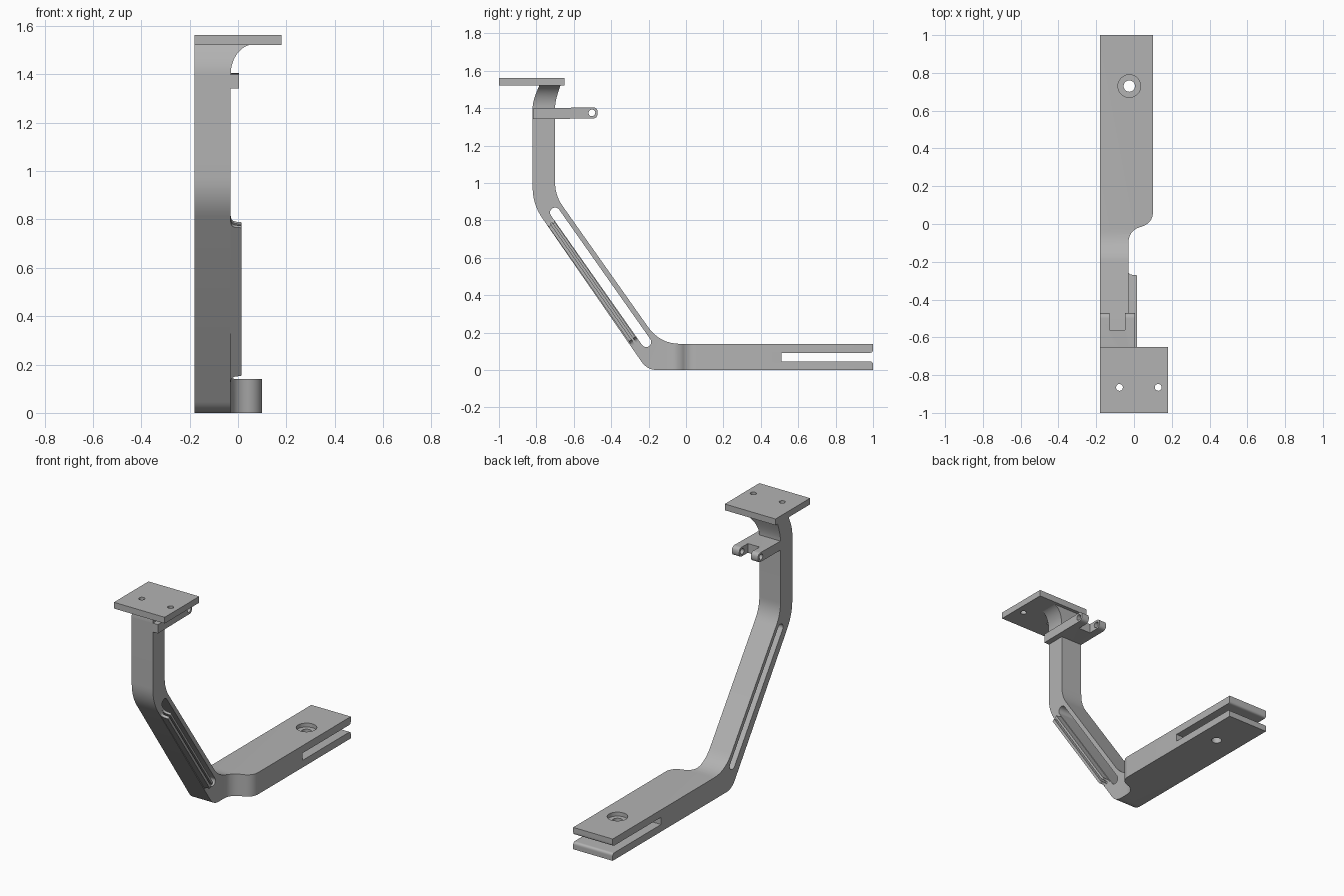
import bpy, bmesh, math
from mathutils import Vector

if "Cube" in bpy.data.objects:
    bpy.data.objects.remove(bpy.data.objects["Cube"])

GREY = (0.45, 0.45, 0.45, 1)
mat = bpy.data.materials.new("matte_grey")
mat.use_nodes = True
mat.diffuse_color = GREY
mat.node_tree.nodes["Principled BSDF"].inputs["Base Color"].default_value = GREY

LEFT, INNER, BASE = -0.18, -0.03, 0.10     # x limits of the arm and the base


def rounded(corners, steps=8):
    """Outline from (a, b, trim) corners, each eased over its trim length."""
    out = []
    for i, (a, b, trim) in enumerate(corners):
        c = Vector((a, b))
        if not trim:
            out.append(c)
            continue
        p = Vector(corners[i - 1][:2])
        n = Vector(corners[(i + 1) % len(corners)][:2])
        p = c + (p - c).normalized() * trim
        n = c + (n - c).normalized() * trim
        for k in range(steps + 1):
            t = k / steps
            out.append(p * (1 - t) ** 2 + c * 2 * t * (1 - t) + n * t * t)
    return out


def loft(name, rings):
    """Closed solid through matching rings of points."""
    bm = bmesh.new()
    loops = [[bm.verts.new(p) for p in ring] for ring in rings]
    n = len(loops[0])
    for lo, hi in zip(loops, loops[1:]):
        for i in range(n):
            bm.faces.new((lo[i], lo[(i + 1) % n], hi[(i + 1) % n], hi[i]))
    bm.faces.new(loops[0][::-1])
    bm.faces.new(loops[-1])
    bmesh.ops.recalc_face_normals(bm, faces=bm.faces[:])
    mesh = bpy.data.meshes.new(name)
    bm.to_mesh(mesh)
    bm.free()
    mesh.materials.append(mat)
    ob = bpy.data.objects.new(name, mesh)
    bpy.context.collection.objects.link(ob)
    return ob


def side_prism(name, outline, x0, x1):
    return loft(name, [[(x, p[0], p[1]) for p in outline] for x in (x0, x1)])


def plan_prism(name, outline, z0, z1):
    return loft(name, [[(p[0], p[1], z) for p in outline] for z in (z0, z1)])


def circle(a, b, r, n=32):
    return [(a + r * math.cos(2 * math.pi * i / n),
             b + r * math.sin(2 * math.pi * i / n)) for i in range(n)]


def rect(a0, b0, a1, b1):
    return [(a0, b0), (a1, b0), (a1, b1), (a0, b1)]


def activate(ob):
    bpy.ops.object.select_all(action='DESELECT')
    ob.select_set(True)
    bpy.context.view_layer.objects.active = ob


def cut(ob, *cutters):
    activate(ob)
    for c in cutters:
        m = ob.modifiers.new("cut", 'BOOLEAN')
        m.operation, m.solver, m.object = 'DIFFERENCE', 'EXACT', c
        bpy.ops.object.modifier_apply(modifier=m.name)
        bpy.data.objects.remove(c)


# Directions along and across the sloping arm, in (y, z)
ang = math.radians(55)
along = Vector((math.cos(ang), -math.sin(ang)))
inward = Vector((math.sin(ang), math.cos(ang)))
corner = Vector((-0.755, 0.794))

# Arm and base: one bent side profile
body = side_prism("arm_and_base", rounded([
    (1, 0, 0), (-0.207, 0, 0.055), (-0.82, 0.887, 0.09), (-0.82, 1.4, 0),
    (-0.70, 1.4, 0), (-0.70, 0.934, 0.07), (-0.139, 0.14, 0.11), (1, 0.14, 0)]),
    LEFT, BASE)

# Narrow the arm with an S-shaped shoulder, then cut the slots and bolt hole
shoulder = plan_prism("shoulder_cutter", rounded([
    (INNER, -1.2, 0), (0.3, -1.2, 0), (0.3, 0.12, 0), (BASE + 0.001, 0.12, 0),
    (BASE + 0.001, 0.0, 0.07), (INNER, -0.03, 0.075)]), -0.2, 1.8)
fork = side_prism("fork_cutter", rounded([
    (0.51, 0.046, 0), (1, 0.046, 0.018), (1, 0.02, 0), (1.1, 0.02, 0),
    (1.1, 0.118, 0), (1, 0.118, 0), (1, 0.092, 0.018), (0.51, 0.092, 0)]), -0.4, 0.4)
top_end, low_end, r = Vector((-0.70, 0.842)), Vector((-0.213, 0.150)), 0.027
slot_line = []
for centre, start in ((top_end, math.pi / 2 - ang), (low_end, 1.5 * math.pi - ang)):
    for k in range(13):
        a = start + math.pi * k / 12
        slot_line.append((centre.x + r * math.cos(a), centre.y + r * math.sin(a)))
slot = side_prism("long_slot_cutter", slot_line, -0.4, 0.4)
bolt = plan_prism("bolt_cutter", circle(-0.025, 0.73, 0.03), -0.1, 0.3)
sink = plan_prism("sink_cutter", circle(-0.025, 0.73, 0.06), 0.115, 0.3)
cut(body, shoulder, fork, slot, bolt, sink)

# Pair of rails with a groove between them, beside the sloping arm
rail_side = rounded([(0.0, INNER - 0.01, 0), (0.0, INNER, 0), (0.035, INNER, 0.03),
                     (0.035, 0.015, 0.008), (0.785, 0.015, 0.008),
                     (0.785, INNER, 0.03), (0.82, INNER, 0), (0.82, INNER - 0.01, 0)])


def rail_point(s, x, v):
    p = corner + along * s + inward * v
    return (x, p.x, p.y)


rails = []
for name, v0, v1 in (("outer_rail", 0.001, 0.018), ("inner_rail", 0.029, 0.043)):
    rails.append(loft(name, [[rail_point(s, x, v) for s, x in rail_side]
                             for v in (v0, v1)]))

# Neck: leans back and flares sideways into the plate
rings = []
for k in range(17):
    a = math.pi / 2 * k / 16
    z = 1.40 + 0.125 * math.sin(a)
    x = INNER + 0.10 * (1 - math.cos(a))
    t = math.sin(a)
    lean = t * t * (1.6 - 0.6 * t)
    y0, y1 = -0.82 + 0.037 * lean, -0.70 + 0.030 * lean
    rings.append([(LEFT, y0, z), (x, y0, z), (x, y1, z), (LEFT, y1, z)])
neck = loft("neck", rings)

# Top plate with two screw holes
plate = plan_prism("top_plate", rect(LEFT, -1, 0.18, -0.65), 1.522, 1.562)
cut(plate, *[plan_prism("screw_cutter", circle(x, -0.865, 0.018, 24), 1.4, 1.7)
             for x in (-0.077, 0.128)])

# Forked hinge bracket
bracket = side_prism("hinge_bracket", rounded([
    (-0.819, 1.342, 0), (-0.472, 1.345, 0.029), (-0.472, 1.405, 0.029),
    (-0.819, 1.399, 0)]), LEFT, 0.005)
cut(bracket,
    plan_prism("notch_cutter", rect(-0.13, -0.56, -0.047, -0.4), 1.2, 1.5),
    side_prism("pin_cutter", circle(-0.503, 1.375, 0.018, 24), -0.4, 0.4))

for ob in (body, neck, plate, bracket, *rails):
    activate(ob)
    bpy.ops.object.shade_smooth_by_angle(angle=math.radians(30))
